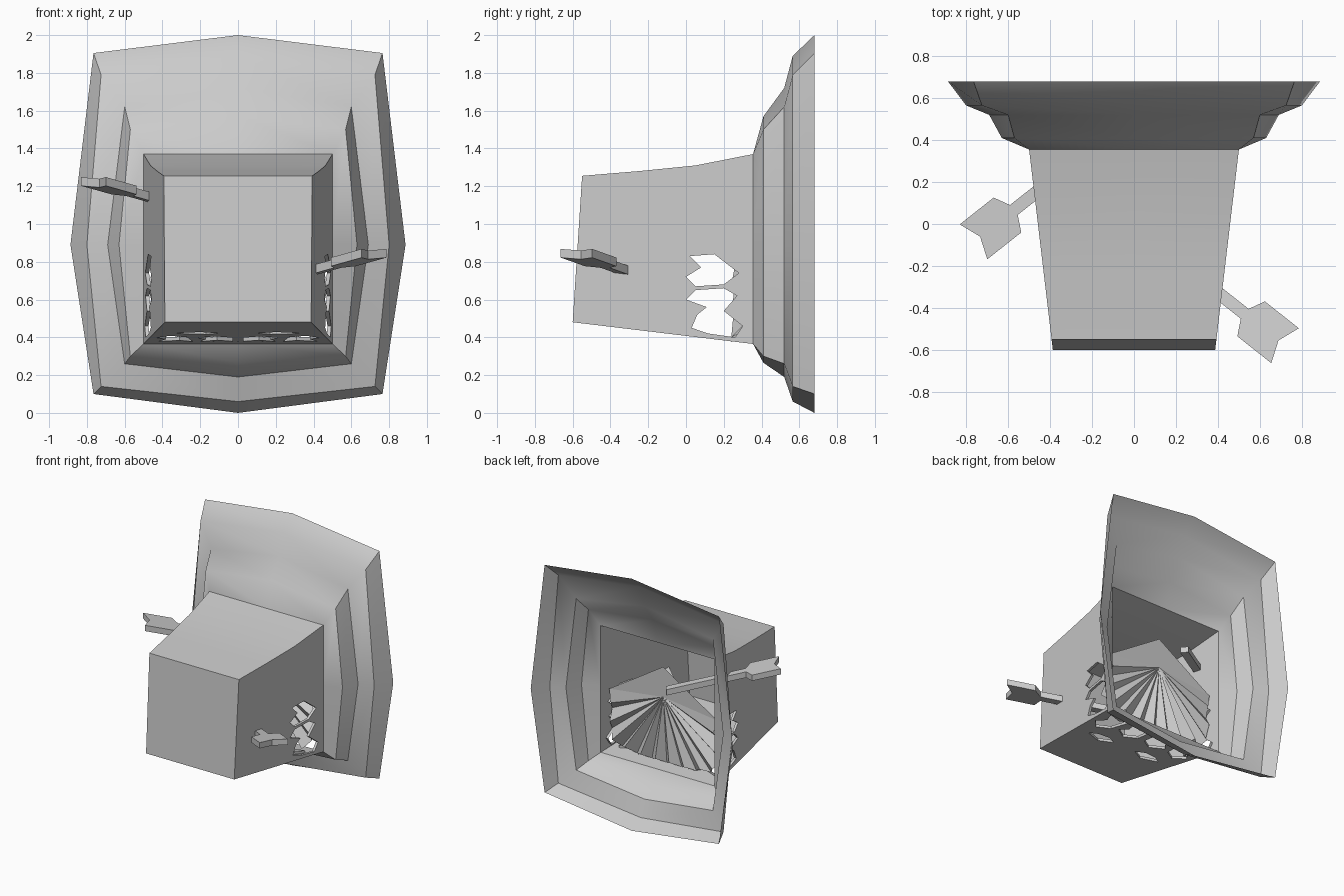
import bpy, bmesh, math
from mathutils import Vector
from mathutils.geometry import tessellate_polygon

if "Cube" in bpy.data.objects:
    bpy.data.objects.remove(bpy.data.objects["Cube"])


def finish(bm, name, smooth=None):
    bmesh.ops.remove_doubles(bm, verts=bm.verts, dist=0.0005)
    me = bpy.data.meshes.new(name)
    bm.to_mesh(me)
    bm.free()
    ob = bpy.data.objects.new(name, me)
    bpy.context.collection.objects.link(ob)
    if smooth:
        bpy.ops.object.select_all(action='DESELECT')
        ob.select_set(True)
        bpy.context.view_layer.objects.active = ob
        bpy.ops.object.shade_smooth_by_angle(angle=math.radians(smooth))
    return ob


def wall_x(y):
    return 0.387 + 0.113 * (y + 0.6) / 0.955


def floor_z(y):
    return 0.48 - 0.1204 * (y + 0.6)


# Flared hood: y, corner x, side mid x, top corner z, top mid z, bottom corner z, bottom mid z
flare = [
    (0.355, 0.50, 0.50, 1.37, 1.37, 0.365, 0.365),
    (0.41, 0.57, 0.63, 1.50, 1.57, 0.30, 0.265),
    (0.52, 0.60, 0.69, 1.62, 1.72, 0.26, 0.19),
    (0.565, 0.725, 0.80, 1.79, 1.89, 0.14, 0.06),
    (0.68, 0.765, 0.887, 1.905, 2.0, 0.10, 0.0),
]
bm = bmesh.new()
rings = []
for y, xc, xm, tc, tm, bc, bmid in flare:
    pts = [(xc, tc), (0, tm), (-xc, tc), (-xm, 0.89),
           (-xc, bc), (0, bmid), (xc, bc), (xm, 0.89)]
    rings.append([bm.verts.new((x, y, z)) for x, z in pts])
for a, b in zip(rings, rings[1:]):
    for i in range(8):
        j = (i + 1) % 8
        bm.faces.new((a[i], a[j], b[j], b[i]))

# Box roof and front
roof = [(-0.55, 1.255), (-0.25, 1.28), (0.05, 1.31), (0.355, 1.37)]
rows = []
for y, z in roof:
    w = wall_x(y)
    rows.append([bm.verts.new((x, y, z)) for x in (-w, 0, w)])
for a, b in zip(rows, rows[1:]):
    for i in range(2):
        bm.faces.new((a[i], a[i + 1], b[i + 1], b[i]))
w = wall_x(-0.6)
bm.faces.new([bm.verts.new((-w, -0.6, 0.48)), bm.verts.new((w, -0.6, 0.48)),
              rows[0][2], rows[0][1], rows[0][0]])


def panel(outline, holes, to3d):
    """Flat panel with torn holes, each hole edged by a short lip."""
    loops = [[Vector((u, v, 0)) for u, v in lp] for lp in [outline] + holes]
    flat = [p for lp in loops for p in lp]
    vs = [bm.verts.new(to3d(p.x, p.y, 0)) for p in flat]
    for t in tessellate_polygon(loops):
        bm.faces.new([vs[i] for i in t])
    n = len(outline)
    for h in holes:
        inner = vs[n:n + len(h)]
        lip = [bm.verts.new(to3d(u, v, 0.02)) for u, v in h]
        for i in range(len(h)):
            j = (i + 1) % len(h)
            bm.faces.new((inner[i], inner[j], lip[j], lip[i]))
        n += len(h)


# Torn side walls
side = [(-0.6, 0.48), (0.355, 0.365), (0.355, 0.89)] + roof[::-1]
side_holes = [
    [(0.0, 0.72), (0.08, 0.77), (0.02, 0.83), (0.15, 0.84), (0.28, 0.74), (0.2, 0.68), (0.05, 0.67)],
    [(0.0, 0.6), (0.05, 0.65), (0.2, 0.66), (0.27, 0.62), (0.2, 0.54), (0.3, 0.46),
     (0.26, 0.4), (0.12, 0.42), (0.03, 0.45), (0.06, 0.52), (0.11, 0.56)],
]
for s in (-1, 1):
    panel(side, side_holes, lambda y, z, d, s=s: (s * (wall_x(y) - d), y, z))

# Torn floor
floor = [(-w, -0.6), (w, -0.6), (0.5, 0.355), (0, 0.355), (-0.5, 0.355)]
half = [
    [(0.1, -0.11), (0.2, -0.17), (0.33, -0.12), (0.27, -0.08), (0.17, -0.07)],
    [(0.27, 0.06), (0.36, 0.0), (0.43, 0.08), (0.38, 0.15), (0.42, 0.24), (0.31, 0.2), (0.24, 0.25)],
    [(0.03, 0.08), (0.12, 0.02), (0.22, 0.09), (0.17, 0.15), (0.2, 0.25), (0.11, 0.19), (0.03, 0.24)],
]
floor_holes = half + [[(-x, y) for x, y in h] for h in half]
panel(floor, floor_holes, lambda x, y, d: (x, y, floor_z(y) + d))
finish(bm, "flared_hood", 32)

# Pleated inner wall: fan from a centre point to a zigzag rim
bm = bmesh.new()
centre = bm.verts.new((0, 0.285, 0.91))
half_rim = [(0.33, 0.94), (0.475, 0.85), (0.45, 0.75), (0.48, 0.68), (0.46, 0.6),
            (0.48, 0.52), (0.44, 0.46), (0.39, 0.4), (0.33, 0.43), (0.26, 0.38),
            (0.19, 0.41), (0.13, 0.375), (0.06, 0.41)]
outline = [(0, 1.15)] + half_rim + [(0, 0.375)] + [(-x, z) for x, z in half_rim[::-1]]
rim = []
for i, (x, z) in enumerate(outline):
    y = 0.285 if z > 0.84 else (0.30 if i % 2 else 0.24)
    rim.append(bm.verts.new((x, y, z)))
for i, v in enumerate(rim):
    bm.faces.new((centre, v, rim[(i + 1) % len(rim)]))
finish(bm, "pleated_inner_wall")


# Arrows stuck through the walls
def arrow(name, tail, side):
    prof = [(0.04, 0), (0, -0.106), (0.206, -0.106), (0.245, -0.03), (0.82, -0.03),
            (0.82, 0.03), (0.245, 0.03), (0.206, 0.106), (0, 0.106)]
    d = Vector((side * 0.785, 0.62))
    bm = bmesh.new()
    lo, hi = [], []
    for t, c in prof:
        x = tail[0] + d.x * t - d.y * c
        y = tail[1] + d.y * t + d.x * c
        z = tail[2] - 0.22 * t
        lo.append(bm.verts.new((x, y, z - 0.023)))
        hi.append(bm.verts.new((x, y, z + 0.023)))
    bm.faces.new(hi)
    bm.faces.new(lo[::-1])
    for i in range(len(prof)):
        j = (i + 1) % len(prof)
        bm.faces.new((lo[i], lo[j], hi[j], hi[i]))
    bmesh.ops.recalc_face_normals(bm, faces=bm.faces)
    finish(bm, name)


arrow("left_arrow", (-0.765, -0.085, 1.225), 1)
arrow("right_arrow", (0.72, -0.58, 0.845), -1)
